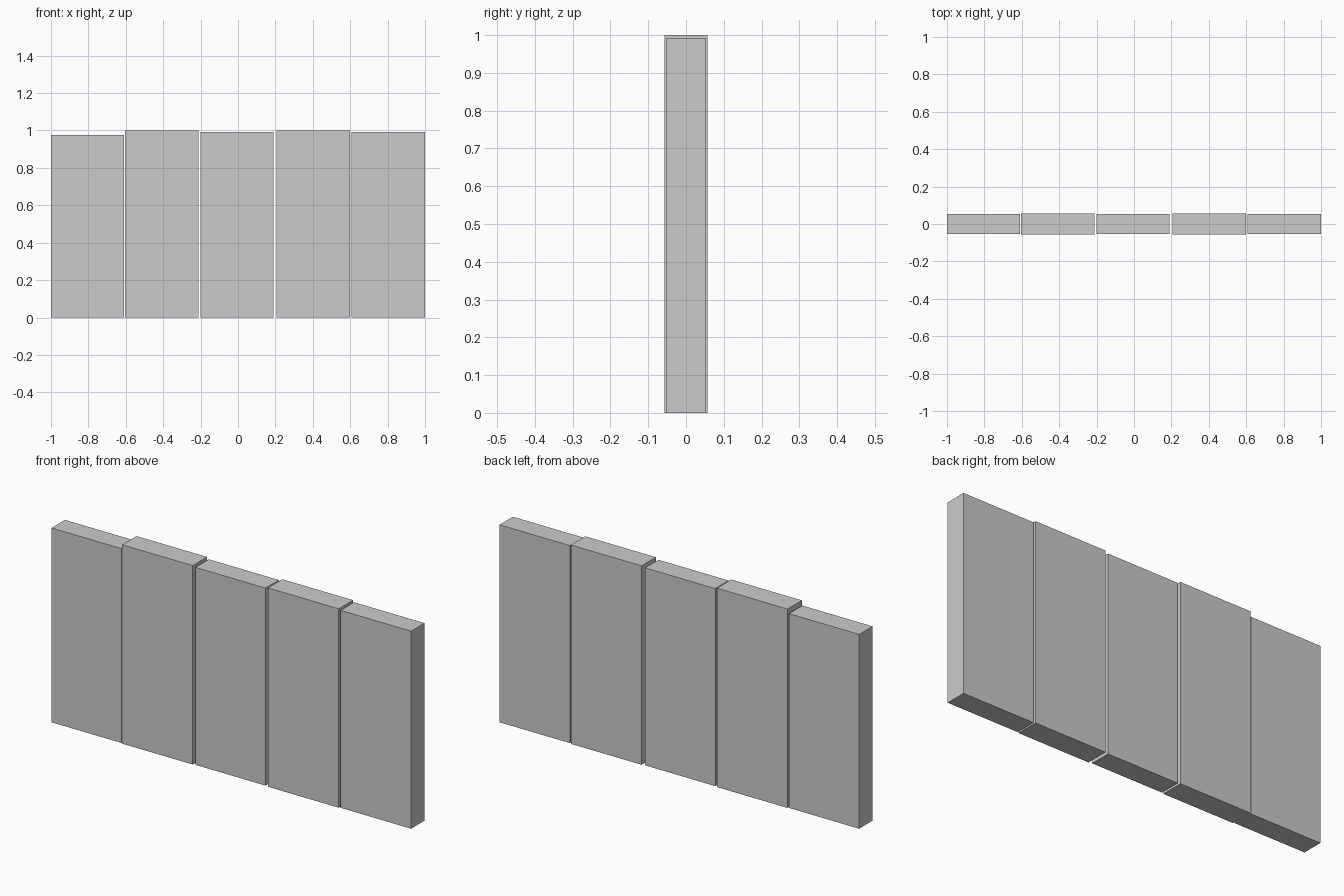
import bpy

if "Cube" in bpy.data.objects:
    bpy.data.objects.remove(bpy.data.objects["Cube"])


def plank(name, x0, x1, half_depth, height):
    """Upright board standing on the ground."""
    bpy.ops.mesh.primitive_cube_add(size=1, location=((x0 + x1) / 2, 0, height / 2))
    board = bpy.context.object
    board.name = name
    board.dimensions = (x1 - x0, half_depth * 2, height)
    bpy.ops.object.transform_apply(location=False, rotation=False, scale=True)


# Five boards side by side, alternating thin and thick
boards = [
    (-1.0, -0.61, 0.053, 0.977),
    (-0.604, -0.212, 0.057, 1.0),
    (-0.20, 0.19, 0.053, 0.993),
    (0.207, 0.60, 0.057, 1.0),
    (0.608, 1.0, 0.053, 0.993),
]
for i, spec in enumerate(boards, 1):
    plank(f"fence_plank_{i}", *spec)
